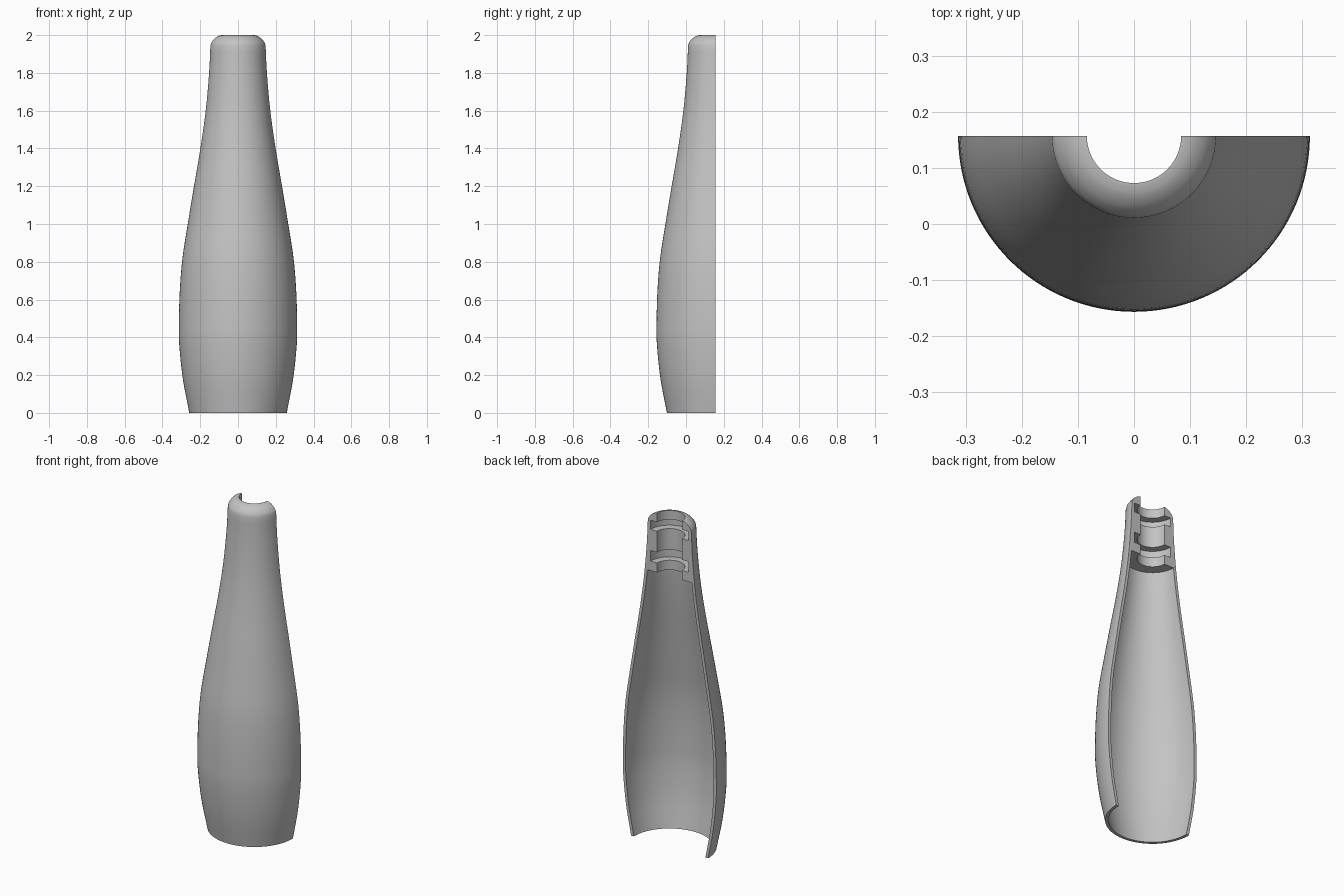
import bpy, bmesh, math
from mathutils import Vector

AXIS_Y = 0.157      # the shell is half of a turned body around this upright axis
WALL = 0.018
BORE = 0.084
GROOVE = 0.128
CAVITY_TOP = 1.64
STEPS = 64

if "Cube" in bpy.data.objects:
    bpy.data.objects.remove(bpy.data.objects["Cube"], do_unlink=True)


def smooth_path(points, cuts=4):
    """Catmull-Rom curve through (radius, height) points."""
    p = [Vector(q) for q in points]
    p = [2 * p[0] - p[1]] + p + [2 * p[-1] - p[-2]]
    out = []
    for a, b, c, d in zip(p, p[1:], p[2:], p[3:]):
        for i in range(cuts):
            t = i / cuts
            out.append(0.5 * (2 * b + (c - a) * t + (2 * a - 5 * b + 4 * c - d) * t ** 2
                              + (3 * b - a - 3 * c + d) * t ** 3))
    return out + [p[-2]]


# Outer side, from the base up to the shoulder
side = smooth_path([(0.258, 0), (0.292, 0.18), (0.311, 0.36), (0.313, 0.48),
                    (0.308, 0.65), (0.294, 0.82), (0.266, 1.0), (0.233, 1.2),
                    (0.199, 1.4), (0.171, 1.6), (0.153, 1.8), (0.146, 1.945)])

# Rounded lip at the top
lip = smooth_path([(0.142, 1.959), (0.127, 1.979), (0.106, 1.994), (0.086, 2.0)], 3)

# Bore with two ring grooves, from the top down
bore = [Vector((BORE, 2.0))]
for top, bottom in ((1.945, 1.89), (1.762, 1.698)):
    bore += [Vector(q) for q in ((BORE, top), (GROOVE, top), (GROOVE, bottom), (BORE, bottom))]
bore.append(Vector((BORE, CAVITY_TOP)))

# Thin-walled cavity below the bore
inner = [Vector((q.x - WALL, q.y)) for q in side if q.y < CAVITY_TOP - 0.02]
inner.append(Vector((0.167 - WALL, CAVITY_TOP)))
profile = side + lip + bore + inner[::-1]

# Half turn of the closed profile
bm = bmesh.new()
rings = []
for i in range(STEPS + 1):
    a = math.pi * i / STEPS
    rings.append([bm.verts.new((q.x * math.cos(a), AXIS_Y - q.x * math.sin(a), q.y))
                  for q in profile])
n = len(profile)
for r, s in zip(rings, rings[1:]):
    for j in range(n):
        k = (j + 1) % n
        bm.faces.new((r[j], r[k], s[k], s[j]))

# Flat cut faces at both ends
bm.faces.new(rings[0])
bm.faces.new(rings[-1])
bmesh.ops.recalc_face_normals(bm, faces=bm.faces)

mesh = bpy.data.meshes.new("half_grip_shell")
bm.to_mesh(mesh)
bm.free()
shell = bpy.data.objects.new("half_grip_shell", mesh)
bpy.context.collection.objects.link(shell)

grey = bpy.data.materials.new("plain_grey")
grey.use_nodes = True
colour = (0.55, 0.55, 0.55, 1)
grey.diffuse_color = colour
grey.node_tree.nodes["Principled BSDF"].inputs["Base Color"].default_value = colour
mesh.materials.append(grey)

bpy.ops.object.select_all(action="DESELECT")
shell.select_set(True)
bpy.context.view_layer.objects.active = shell
bpy.ops.object.shade_smooth_by_angle(angle=math.radians(30))
